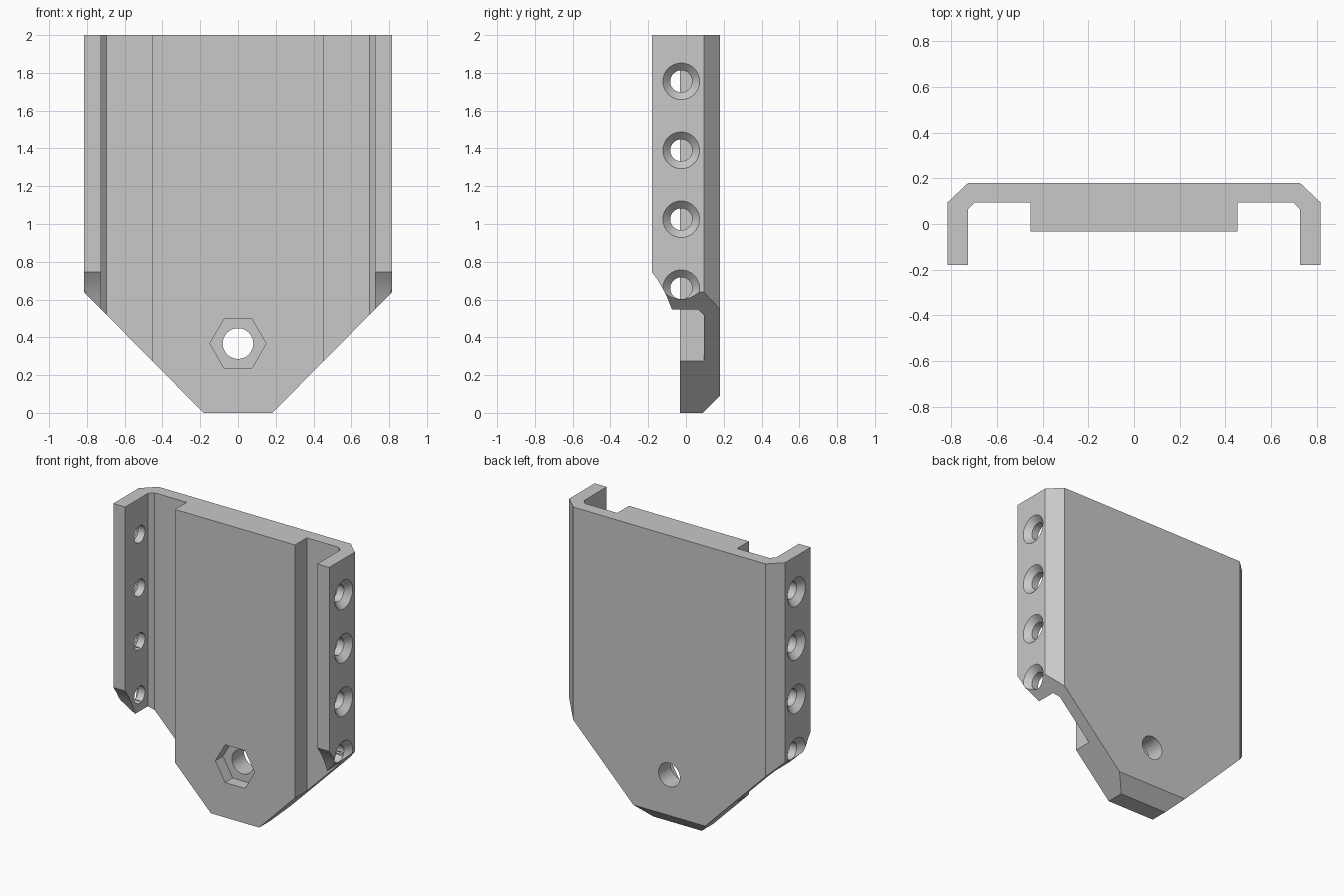
import bpy, bmesh, math
from mathutils import Matrix

if "Cube" in bpy.data.objects:
    bpy.data.objects.remove(bpy.data.objects["Cube"], do_unlink=True)

grey = bpy.data.materials.new("plain grey")
grey.use_nodes = True
colour = (0.58, 0.58, 0.58, 1)
grey.diffuse_color = colour
grey.node_tree.nodes["Principled BSDF"].inputs["Base Color"].default_value = colour


def finish(name, bm):
    bmesh.ops.recalc_face_normals(bm, faces=bm.faces)
    mesh = bpy.data.meshes.new(name)
    bm.to_mesh(mesh)
    bm.free()
    mesh.materials.append(grey)
    obj = bpy.data.objects.new(name, mesh)
    bpy.context.collection.objects.link(obj)
    return obj


def prism(name, points, axis, low, high):
    """Extrude a 2D outline along the axis from low to high."""
    def place(p, d):
        return {"x": (d, p[0], p[1]), "y": (p[0], d, p[1]), "z": (p[0], p[1], d)}[axis]
    bm = bmesh.new()
    face = bm.faces.new([bm.verts.new(place(p, low)) for p in points])
    out = bmesh.ops.extrude_face_region(bm, geom=[face])
    verts = [g for g in out["geom"] if isinstance(g, bmesh.types.BMVert)]
    a, b = place((0, 0), low), place((0, 0), high)
    bmesh.ops.translate(bm, verts=verts, vec=[q - p for p, q in zip(a, b)])
    return finish(name, bm)


def frustum(name, axis, centre, r1, r2, depth, sides=48):
    """Cone or cylinder centred on a point, r2 toward the positive axis."""
    turn = Matrix.Rotation(math.pi / 2, 4, "Y") if axis == "x" else Matrix.Rotation(-math.pi / 2, 4, "X")
    bm = bmesh.new()
    bmesh.ops.create_cone(bm, cap_ends=True, segments=sides, radius1=r1, radius2=r2,
                          depth=depth, matrix=Matrix.Translation(centre) @ turn)
    return finish(name, bm)


def mirrored(half):
    return half + [(-x, y) for x, y in reversed(half)]


def boolean(target, cutter, operation="DIFFERENCE"):
    mod = target.modifiers.new("cut", "BOOLEAN")
    mod.operation = operation
    mod.solver = "EXACT"
    mod.object = cutter
    bpy.context.view_layer.objects.active = target
    bpy.ops.object.modifier_apply(modifier=mod.name)
    bpy.data.objects.remove(cutter, do_unlink=True)


# Channel section with thick centre and two side flanges
section = mirrored([(0.725, 0.18), (0.815, 0.095), (0.815, -0.18), (0.725, -0.18),
                    (0.725, 0.065), (0.695, 0.095), (0.453, 0.095), (0.453, -0.032)])
bracket = prism("bracket", section, "z", 0, 2)

# Tapered lower end
outline = mirrored([(0.9, 2.1), (0.9, 0.725), (0.182, 0), (0.082, -0.1)])
boolean(bracket, prism("taper", outline, "y", -0.5, 0.5), "INTERSECT")

# Chamfer on the bottom back edge
boolean(bracket, prism("chamfer", [(0.04, -0.05), (0.24, 0.15), (0.24, -0.05)], "x", -1, 1))

# Curved cut at the flange ends
sweep = [(-0.2, 0.77), (-0.18, 0.745), (-0.15, 0.704), (-0.125, 0.662), (-0.1, 0.612),
         (-0.075, 0.55), (-0.06, 0.5), (-0.3, 0.5), (-0.3, 0.77)]
for low in (-1, 0.6):
    boolean(bracket, prism("flange_cut", sweep, "x", low, low + 0.4))

# Countersunk screw holes through both flanges
for i in range(4):
    z = 0.66 + 0.365 * i
    for side in (-1, 1):
        boolean(bracket, frustum("screw_hole", "x", (side * 0.77, -0.025, z), 0.058, 0.058, 0.2))
        radii = (0.053, 0.102) if side > 0 else (0.102, 0.053)
        boolean(bracket, frustum("countersink", "x", (side * 0.7955, -0.025, z), *radii, 0.049))

# Bolt hole and hexagonal nut pocket
boolean(bracket, frustum("bolt_hole", "y", (0, 0, 0.367), 0.081, 0.081, 0.8))
hexagon = [(0.149 * math.cos(math.tau * k / 6), 0.367 + 0.149 * math.sin(math.tau * k / 6)) for k in range(6)]
boolean(bracket, prism("nut_pocket", hexagon, "y", -0.1, 0.05))

# Smooth hole walls, crisp edges elsewhere
bpy.ops.object.select_all(action="DESELECT")
bracket.select_set(True)
bpy.context.view_layer.objects.active = bracket
bpy.ops.object.shade_smooth_by_angle(angle=math.radians(25))
